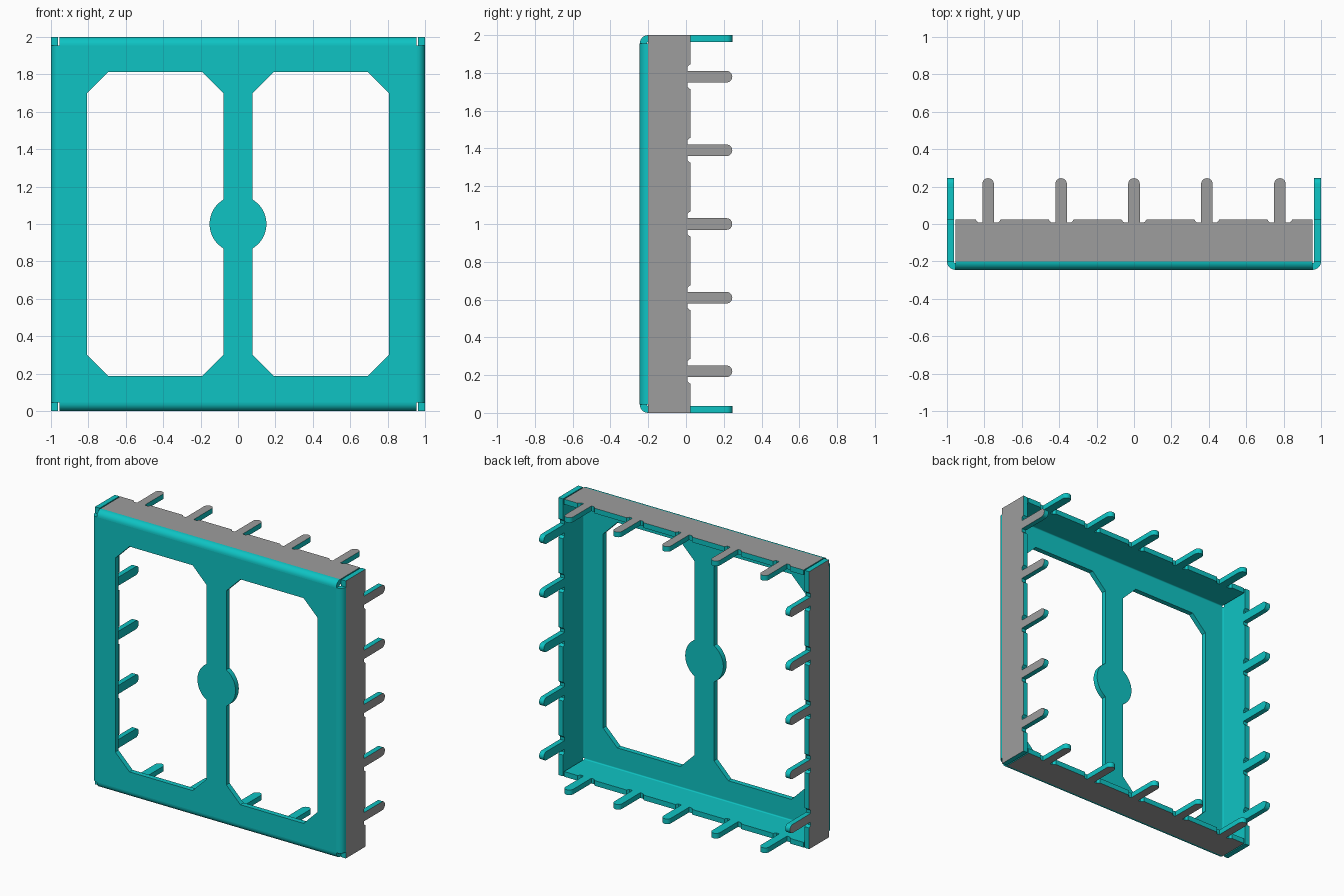
import bpy, bmesh, math
from mathutils import Vector, Matrix

cube = bpy.data.objects.get("Cube")
if cube:
    bpy.data.objects.remove(cube, do_unlink=True)

T = 0.037            # sheet thickness
R = 0.045            # outer bend radius
FRONT, EDGE, TIP = -0.245, 0.025, 0.245   # depths along y
BEND = FRONT + R     # where the bend meets the flat flange
INNER = 1 - R        # half size of the flat face


def make_material(name, rgb):
    m = bpy.data.materials.new(name)
    m.use_nodes = True
    m.diffuse_color = (*rgb, 1)
    m.node_tree.nodes["Principled BSDF"].inputs["Base Color"].default_value = (*rgb, 1)
    return m


teal = make_material("teal", (0.0045, 0.55, 0.55))
grey = make_material("grey", (0.34, 0.34, 0.34))


def build(name, loops, direction, matrix=Matrix(), outer=None):
    """Fill the loops (first is outline, others holes), extrude, place; faces along outer turn grey."""
    bm = bmesh.new()
    edges = []
    for loop in loops:
        vs = [bm.verts.new(p) for p in loop]
        edges += [bm.edges.new((vs[i - 1], vs[i])) for i in range(len(vs))]
    bmesh.ops.triangle_fill(bm, edges=edges, use_beauty=True, normal=Vector(direction).normalized())
    ext = bmesh.ops.extrude_face_region(bm, geom=bm.faces[:])
    moved = [g for g in ext["geom"] if isinstance(g, bmesh.types.BMVert)]
    bmesh.ops.translate(bm, verts=moved, vec=direction)
    bmesh.ops.recalc_face_normals(bm, faces=bm.faces[:])
    if outer:
        for f in bm.faces:
            f.normal_update()
            f.material_index = 1 if f.normal.dot(Vector(outer)) > 0.9 else 0
    bm.transform(matrix)
    me = bpy.data.meshes.new(name)
    bm.to_mesh(me)
    bm.free()
    me.materials.append(teal)
    me.materials.append(grey)
    ob = bpy.data.objects.new(name, me)
    bpy.context.collection.objects.link(ob)
    bpy.ops.object.select_all(action='DESELECT')
    ob.select_set(True)
    bpy.context.view_layer.objects.active = ob
    bpy.ops.object.shade_smooth_by_angle()
    return ob


# Front face: two chamfered windows, with a round boss on the centre bar
bar, rim, top, cut, disc = 0.078, 0.807, 0.812, 0.113, 0.152
theta = math.acos(bar / disc)
window = [(bar, top - cut), (bar + cut, top), (rim - cut, top), (rim, top - cut),
          (rim, cut - top), (rim - cut, -top), (bar + cut, -top), (bar, cut - top)]
window += [(disc * math.cos(a), disc * math.sin(a))
           for a in (theta * (i / 10 - 1) for i in range(21))]
outline = [(-INNER, -INNER), (INNER, -INNER), (INNER, INNER), (-INNER, INNER)]
loops = [outline, window, [(-x, z) for x, z in window]]
build("front_plate", [[(x, FRONT, z + 1) for x, z in lp] for lp in loops], (0, T, 0))


def flange_outline(half):
    """Flat flange with five round-ended tabs and shallow relief notches."""
    w, low = 0.031, 0.008
    pts = [(half, BEND), (-half, BEND), (-half, EDGE)]
    for i in range(-2, 3):
        c = 0.39 * i
        pts += [(c - 0.067, EDGE), (c - 0.062, EDGE - 0.009), (c - 0.053, low), (c - w, low)]
        for k in range(13):
            a = math.pi * (1 - k / 12)
            pts.append((c + w * math.cos(a), TIP - w + w * math.sin(a)))
        pts += [(c + w, low), (c + 0.053, low), (c + 0.062, EDGE - 0.009), (c + 0.067, EDGE)]
    return pts + [(half, EDGE)]


# Quarter-round bend section, shared by all four sides (z relative to the centre)
def arc(r, steps):
    return [(BEND - r * math.sin(a), INNER + r * math.cos(a))
            for a in (math.pi / 2 * s / 8 for s in steps)]


bend = arc(R, range(9)) + arc(R - T, range(8, -1, -1))

# Four folded sides, each turned about the y axis; left and right run full height
for k, side in enumerate(("top", "left", "bottom", "right")):
    place = Matrix.Translation((0, 0, 1)) @ Matrix.Rotation(k * math.pi / 2, 4, 'Y')
    half = 1.0 if k % 2 else INNER
    build(side + "_flange", [[(u, y, 1 - T) for u, y in flange_outline(half)]],
          (0, 0, T), place, outer=(0, 0, 1))
    build(side + "_bend", [[(-INNER, y, z) for y, z in bend]], (2 * INNER, 0, 0), place)
